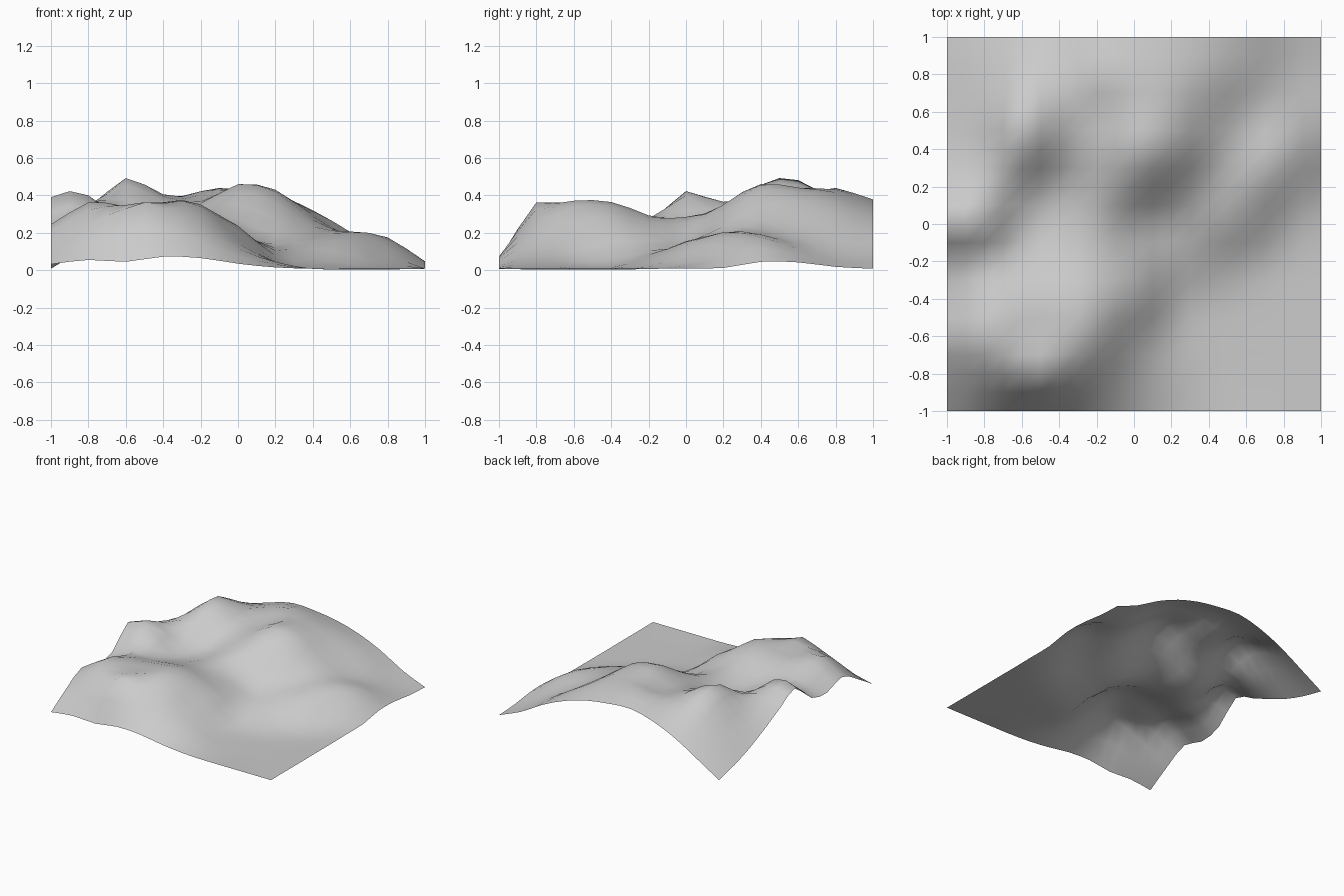
import bpy, bmesh, math

# Coarse terrain heights in thousandths: rows run y = -1..1, columns x = -1..1
H = [
    [32, 55, 45, 72, 65, 35, 15, 8, 8, 8, 8],
    [150, 250, 315, 310, 225, 115, 45, 8, 4, 5, 8],
    [245, 345, 330, 345, 325, 170, 40, 8, 4, 5, 8],
    [190, 315, 330, 345, 335, 225, 50, 14, 5, 5, 8],
    [225, 275, 265, 285, 280, 210, 105, 70, 32, 8, 8],
    [375, 385, 240, 240, 285, 215, 145, 155, 135, 42, 10],
    [300, 365, 305, 250, 325, 355, 285, 195, 200, 125, 12],
    [205, 335, 450, 365, 358, 460, 420, 270, 190, 172, 45],
    [120, 300, 475, 405, 375, 440, 420, 300, 175, 115, 42],
    [55, 220, 365, 375, 415, 425, 395, 320, 205, 85, 18],
    [8, 128, 245, 330, 378, 368, 340, 285, 200, 88, 8],
]
# Small crests and hollows between the coarse samples: x, y, height, radius
BUMPS = [
    (-0.9, 0.0, 0.033, 0.08), (-0.5, -0.8, 0.04, 0.07), (-0.3, -0.6, 0.025, 0.1),
    (-0.75, -0.6, 0.02, 0.1), (-0.3, -0.35, 0.015, 0.1), (0.08, -0.4, 0.02, 0.08),
    (-0.1, 0.8, 0.015, 0.08), (-0.57, 0.5, 0.015, 0.08), (0.1, 0.08, -0.02, 0.09),
    (0.7, 0.3, 0.015, 0.08),
]
N = 20  # fine grid divisions


def spline(row, t):
    """Smooth curve through evenly spaced values, t in 0..1."""
    last = len(row) - 1
    i = min(int(t * last + 1e-6), last - 1)
    f = t * last - i
    b, c = row[i], row[i + 1]
    a = row[i - 1] if i > 0 else 2 * b - c
    d = row[i + 2] if i + 2 <= last else 2 * c - b
    return b + 0.5 * f * (c - a + f * (2 * a - 5 * b + 4 * c - d + f * (3 * (b - c) + d - a)))


def height(x, y):
    u, v = (x + 1) / 2, (y + 1) / 2
    z = spline([spline(r, u) for r in H], v) / 1000
    for bx, by, h, r in BUMPS:
        z += h * math.exp(-((x - bx) ** 2 + (y - by) ** 2) / (2 * r * r))
    return max(0.0, z)


# Open terrain sheet, displaced from a flat grid
bm = bmesh.new()
bmesh.ops.create_grid(bm, x_segments=N, y_segments=N, size=1.0)
for vert in bm.verts:
    vert.co.z = height(vert.co.x, vert.co.y)
for face in bm.faces:
    face.smooth = True
mesh = bpy.data.meshes.new("hilly_terrain")
bm.to_mesh(mesh)
bm.free()
terrain = bpy.data.objects.new("hilly_terrain", mesh)
bpy.context.collection.objects.link(terrain)
